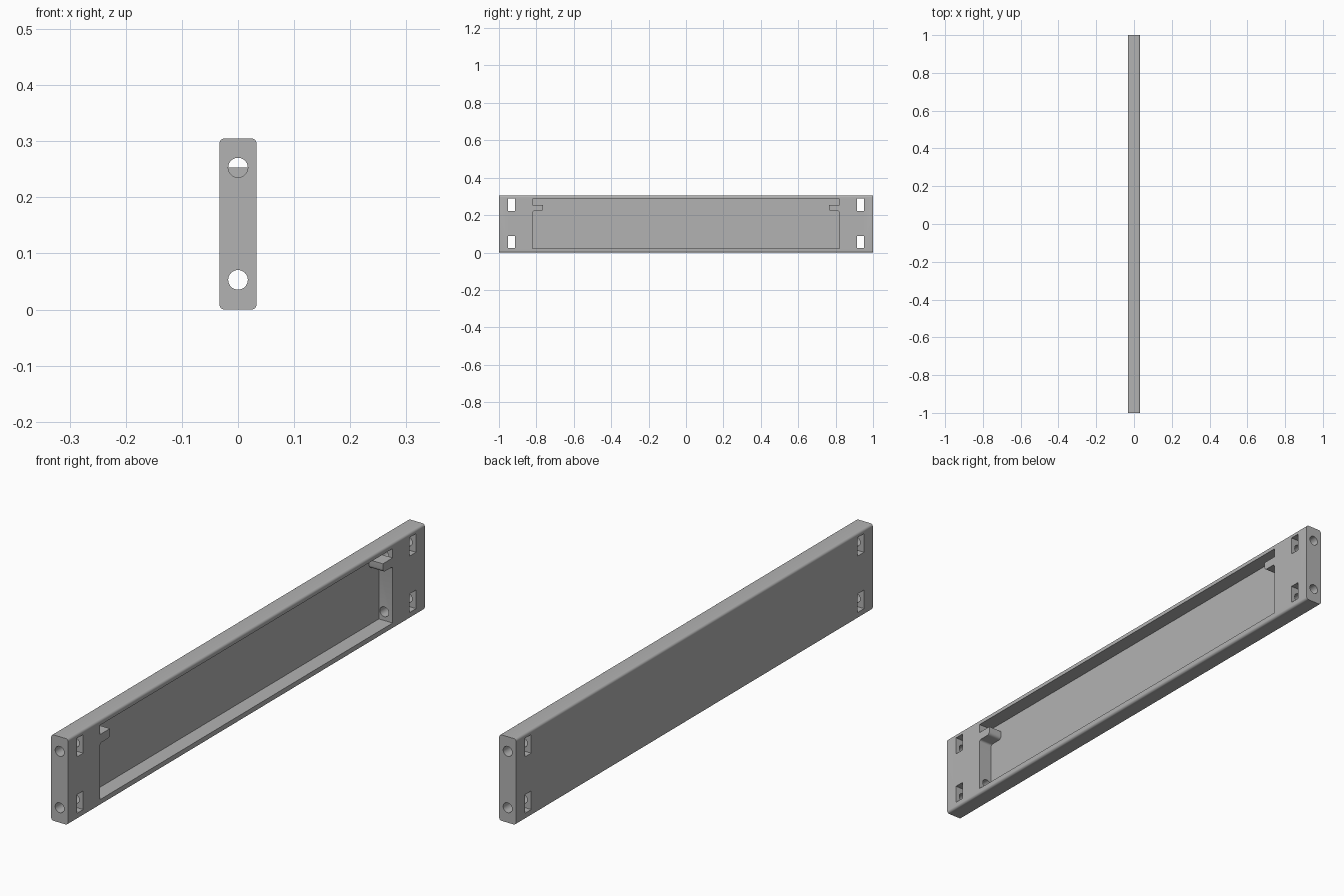
import bpy, bmesh, math
from mathutils import Vector, Matrix

cube = bpy.data.objects.get("Cube")
if cube:
    bpy.data.objects.remove(cube, do_unlink=True)

HALF_X, HALF_Y, HEIGHT = 0.033, 1.0, 0.305
FLOOR_X = -0.021           # inner face of the thin back wall
END_Y = 0.82               # pocket end walls
HOLE_Z = (0.053, 0.253)

grey = bpy.data.materials.new("plain grey")
grey.use_nodes = True
colour = (0.45, 0.45, 0.45, 1)
grey.diffuse_color = colour
grey.node_tree.nodes["Principled BSDF"].inputs["Base Color"].default_value = colour


def prism(name, points, offset):
    """Extrude a closed 3D outline along an offset."""
    bm = bmesh.new()
    face = bm.faces.new([bm.verts.new(p) for p in points])
    moved = bmesh.ops.extrude_face_region(bm, geom=[face])["geom"]
    bmesh.ops.translate(bm, vec=Vector(offset),
                        verts=[v for v in moved if isinstance(v, bmesh.types.BMVert)])
    bmesh.ops.recalc_face_normals(bm, faces=bm.faces)
    mesh = bpy.data.meshes.new(name)
    bm.to_mesh(mesh)
    bm.free()
    mesh.materials.append(grey)
    obj = bpy.data.objects.new(name, mesh)
    bpy.context.collection.objects.link(obj)
    return obj


def arc(cx, cz, radius, start, end, steps=6):
    angles = [math.radians(start + (end - start) * i / steps) for i in range(steps + 1)]
    return [(cx + radius * math.cos(a), cz + radius * math.sin(a)) for a in angles]


# Board with rounded long edges
r = 0.009
outline = []
for quarter, (sx, top) in enumerate([(1, 1), (-1, 1), (-1, 0), (1, 0)]):
    cz = HEIGHT - r if top else r
    outline += arc(sx * (HALF_X - r), cz, r, quarter * 90, quarter * 90 + 90)
panel = prism("drawer_panel", [(x, -HALF_Y, z) for x, z in outline], (0, 2 * HALF_Y, 0))

# Pocket outline leaves a rounded tab at each end
TAB_Y, TAB_LOW, TAB_TOP, LOW, HIGH = 0.765, 0.222, 0.253, 0.022, 0.286
half = [(END_Y, LOW)]
half += arc(END_Y - 0.008, TAB_LOW - 0.008, 0.008, 0, 90, 4)
half += arc(TAB_Y + 0.012, TAB_LOW + 0.012, 0.012, 270, 180, 4)
half += [(TAB_Y, TAB_TOP), (END_Y, TAB_TOP), (END_Y, HIGH)]
pocket = half + [(-y, z) for y, z in reversed(half)]
cutters = [prism("pocket_cutter", [(FLOOR_X, y, z) for y, z in pocket], (0.1, 0, 0))]

# Bolt holes through the ends and nut slots across them
for side in (-1, 1):
    for z in HOLE_Z:
        ring = arc(0, z, 0.0175, 0, 360, 32)[:-1]
        cutters.append(prism("bolt_hole_cutter",
                             [(x, side * END_Y, h) for x, h in ring], (0, side * 0.25, 0)))
        y, mid = side * 0.933, z + 0.003
        corners = [(-0.018, -0.033), (0.018, -0.033), (0.018, 0.033), (-0.018, 0.033)]
        cutters.append(prism("nut_slot_cutter",
                             [(-0.1, y + a, mid + b) for a, b in corners], (0.2, 0, 0)))

for cutter in cutters:
    cutter.hide_render = True
    mod = panel.modifiers.new(cutter.name, "BOOLEAN")
    mod.operation, mod.solver, mod.object = "DIFFERENCE", "EXACT", cutter

# Apply the cuts, then drop the helpers
bpy.context.view_layer.objects.active = panel
panel.select_set(True)
for mod in list(panel.modifiers):
    bpy.ops.object.modifier_apply(modifier=mod.name)
for cutter in cutters:
    bpy.data.objects.remove(cutter, do_unlink=True)
bpy.ops.object.shade_smooth_by_angle(angle=math.radians(30))
